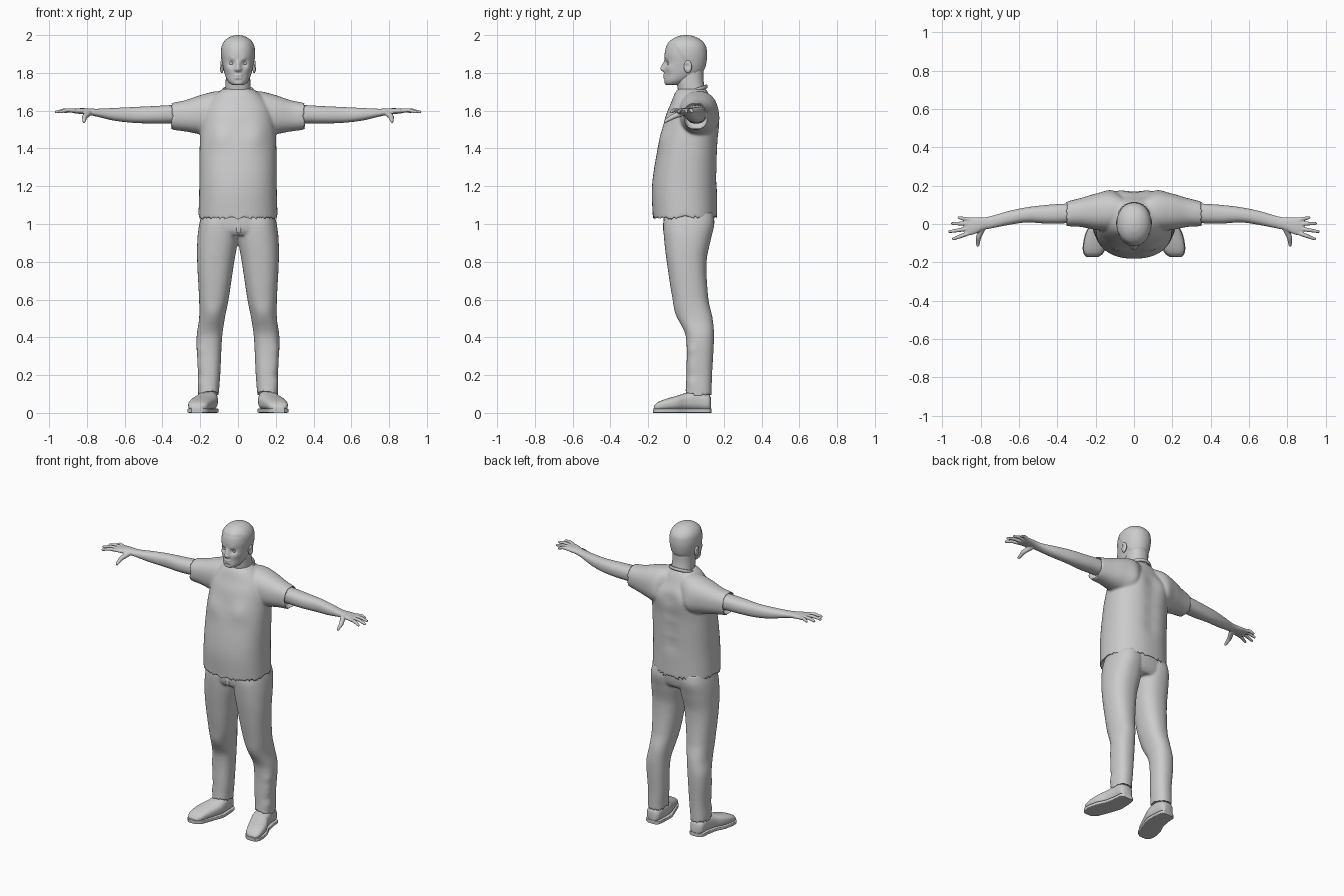
import bpy, bmesh, math
from mathutils import Vector, Matrix

if "Cube" in bpy.data.objects:
    bpy.data.objects.remove(bpy.data.objects["Cube"], do_unlink=True)

GREY = bpy.data.materials.new("light_grey")
GREY.use_nodes = True
GREY.diffuse_color = (0.6, 0.6, 0.6, 1)
GREY.node_tree.nodes["Principled BSDF"].inputs["Base Color"].default_value = (0.6, 0.6, 0.6, 1)
SIDES = (1, -1)


def smooth_rings(rings, steps):
    """Hermite interpolation of ring parameters, spaced by distance."""
    knots = [0.0]
    for a, b in zip(rings, rings[1:]):
        knots.append(knots[-1] + math.dist(a, b))
    last = len(rings) - 1

    def slope(i, c):
        lo, hi = max(i - 1, 0), min(i + 1, last)
        return (rings[hi][c] - rings[lo][c]) / (knots[hi] - knots[lo])

    out = []
    for i in range(last):
        h = knots[i + 1] - knots[i]
        for k in range(steps):
            t = k / steps
            rise = t * t * (3 - 2 * t)
            out.append([rings[i][c] * (1 - rise) + rings[i + 1][c] * rise
                        + h * t * (1 - t) * ((1 - t) * slope(i, c) - t * slope(i + 1, c))
                        for c in range(5)])
    return out + [list(rings[-1])]


def loft(bm, rings, axis="z", side=1, power=2.3, seg=48, steps=6, hollow=None):
    """Rings are (position, a_min, a_max, b_min, b_max) along an axis."""
    order = {"z": (2, 0, 1), "x": (0, 1, 2), "y": (1, 0, 2)}[axis]
    loops = []
    for t, a0, a1, b0, b1 in smooth_rings(rings, steps):
        loop = []
        for k in range(seg):
            u = math.tau * k / seg
            c, s = (math.copysign(abs(f) ** (2 / power), f) for f in (math.cos(u), math.sin(u)))
            p = Vector()
            p[order[0]] = t
            p[order[1]] = (a0 + a1) / 2 + (a1 - a0) / 2 * c
            p[order[2]] = (b0 + b1) / 2 + (b1 - b0) / 2 * s
            p.x *= side
            loop.append(bm.verts.new(p))
        loops.append(loop)
    for la, lb in zip(loops, loops[1:]):
        for k in range(seg):
            n = (k + 1) % seg
            bm.faces.new((la[k], la[n], lb[n], lb[k]))
    caps = {0: bm.faces.new(loops[0]), -1: bm.faces.new(loops[-1])}
    if hollow is not None:
        bm.normal_update()
        cap, other = caps[hollow], caps[-1 - hollow]
        inward = (other.calc_center_median() - cap.calc_center_median()).normalized()
        bmesh.ops.inset_region(bm, faces=[cap], thickness=0.012)
        bmesh.ops.translate(bm, verts=cap.verts[:], vec=inward * 0.03)


def sym(rings):
    return [(z, -w, w, y0, y1) for z, w, y0, y1 in rings]


def ball(bm, centre, size):
    m = Matrix.Translation(centre) @ Matrix.Diagonal((*size, 1))
    bmesh.ops.create_uvsphere(bm, u_segments=24, v_segments=16, radius=1, matrix=m)


def rod(bm, a, b, ra, rb):
    """Tapered finger segment with round ends."""
    a, b = Vector(a), Vector(b)
    turn = (b - a).to_track_quat("Z", "Y").to_matrix().to_4x4()
    bmesh.ops.create_cone(bm, cap_ends=True, segments=16, radius1=ra, radius2=rb,
                          depth=(b - a).length, matrix=Matrix.Translation((a + b) / 2) @ turn)
    ball(bm, a, (ra,) * 3)
    ball(bm, b, (rb,) * 3)


def bump(bm, centre, radius, offset, sides=(1,)):
    """Push nearby surface by an offset with a soft falloff."""
    for s in sides:
        c = Vector((centre[0] * s, centre[1], centre[2]))
        o = Vector((offset[0] * s, offset[1], offset[2]))
        for v in bm.verts:
            v.co += o * math.exp(-((v.co - c).length / radius) ** 2)


def finish(bm, name, voxel=None, smooth=5):
    bmesh.ops.recalc_face_normals(bm, faces=bm.faces[:])
    mesh = bpy.data.meshes.new(name)
    bm.to_mesh(mesh)
    bm.free()
    mesh.materials.append(GREY)
    ob = bpy.data.objects.new(name, mesh)
    bpy.context.collection.objects.link(ob)
    bpy.ops.object.select_all(action="DESELECT")
    ob.select_set(True)
    bpy.context.view_layer.objects.active = ob
    bpy.ops.object.shade_smooth_by_angle(angle=math.radians(45))
    if voxel:
        remesh = ob.modifiers.new("blend", "REMESH")
        remesh.mode, remesh.voxel_size, remesh.use_smooth_shade = "VOXEL", voxel, True
        relax = ob.modifiers.new("relax", "SMOOTH")
        relax.factor, relax.iterations = 0.5, smooth


# Shirt: body and sleeves blended together
bm = bmesh.new()
loft(bm, sym([(1.02, .21, -.175, .165), (1.2, .205, -.18, .165), (1.4, .203, -.15, .17),
              (1.5, .198, -.125, .175), (1.58, .185, -.105, .17), (1.64, .16, -.08, .142),
              (1.69, .115, -.06, .12), (1.715, .08, -.042, .105)]), hollow=0, seg=64)
for s in SIDES:
    loft(bm, [(.04, .02, .13, 1.52, 1.70), (.12, -.035, .17, 1.46, 1.702), (.2, -.03, .158, 1.475, 1.682),
              (.28, -.015, .135, 1.49, 1.655), (.36, -.012, .115, 1.5, 1.64)],
         axis="x", side=s, hollow=-1)
bump(bm, (.1, -.13, 1.47), .06, (0, -.012, 0), SIDES)
bump(bm, (.1, .17, 1.54), .06, (0, .01, 0), SIDES)
for z in (1.25, 1.35, 1.45, 1.55):
    bump(bm, (0, .17, z), .05, (0, -.009, 0))
finish(bm, "shirt", .007, 6)

# Collar: tilted band around the neck
bm = bmesh.new()
N, M = 64, 10
grid = []
for i in range(N):
    u = math.tau * i / N
    out = Vector((math.cos(u), math.sin(u), 0))
    mid = Vector((.08 * out.x, .03 + .078 * out.y, 1.7 + .028 * out.y))
    grid.append([bm.verts.new(mid + out * .007 * math.cos(math.tau * j / M)
                              + Vector((0, 0, .011 * math.sin(math.tau * j / M)))) for j in range(M)])
for i in range(N):
    for j in range(M):
        a, b, k = grid[i], grid[(i + 1) % N], (j + 1) % M
        bm.faces.new((a[j], b[j], b[k], a[k]))
finish(bm, "collar")

# Trousers: pelvis and two legs blended together
bm = bmesh.new()
loft(bm, sym([(.94, .18, -.1, .12), (.97, .2, -.117, .14), (1.03, .195, -.12, .15),
              (1.09, .188, -.115, .148)]))
for s in SIDES:
    loft(bm, [(.085, .1, .212, -.012, .136), (.12, .1, .212, -.002, .136), (.2, .094, .21, .002, .138),
              (.4, .084, .219, 0, .148), (.5, .07, .206, -.04, .141), (.6, .05, .206, -.07, .119),
              (.8, .02, .216, -.102, .109), (.92, 0, .215, -.116, .132), (1, 0, .205, -.12, .15),
              (1.06, 0, .19, -.11, .145)], side=s, hollow=0)
bump(bm, (.13, -.045, .53), .05, (0, -.008, 0), SIDES)
for z in (.16, .25, .33):
    bump(bm, (.2, .03, z), .035, (.006, -.004, 0), SIDES)
finish(bm, "trousers", .007, 5)

# Fly flap on the trousers
bm = bmesh.new()
ball(bm, (.004, -.114, .985), (.014, .008, .035))
finish(bm, "fly_flap")

# Shoes with soles
SHOE = [(.133, .13, .187, .015, .08), (.118, .115, .205, .012, .1), (.06, .108, .212, .012, .118),
        (0, .108, .226, .012, .106), (-.05, .124, .25, .012, .09), (-.11, .147, .263, .012, .073),
        (-.15, .165, .26, .012, .056), (-.17, .19, .243, .014, .036)]
for s, label in zip(SIDES, ("left", "right")):
    bm = bmesh.new()
    loft(bm, SHOE, axis="y", side=s, power=2.6)
    finish(bm, label + "_shoe")
    bm = bmesh.new()
    loft(bm, [(y * 1.02, a - .004, b + .004, 0, .024) for y, a, b, *_ in SHOE], axis="y", side=s, power=7)
    finish(bm, label + "_sole")

# Arms and hands
for s, label in zip(SIDES, ("left", "right")):
    bm = bmesh.new()
    loft(bm, [(.25, .02, .11, 1.53, 1.63), (.36, .004, .106, 1.533, 1.629), (.45, .002, .1, 1.532, 1.624),
              (.56, .008, .087, 1.536, 1.619), (.66, -.006, .066, 1.548, 1.614), (.75, -.024, .04, 1.569, 1.61),
              (.79, -.032, .034, 1.577, 1.612), (.83, -.052, .035, 1.582, 1.613),
              (.87, -.06, .033, 1.587, 1.611), (.885, -.052, .026, 1.592, 1.608)],
         axis="x", side=s)
    for y0, tip_x, tip_y in ((-.049, .943, -.078), (-.024, .963, -.04), (.001, .948, .003), (.023, .913, .033)):
        knuckle = (s * .865, y0, 1.6)
        joint = (s * (.865 + tip_x) / 2, (y0 + tip_y) / 2, 1.603)
        rod(bm, knuckle, joint, .0115, .0105)
        rod(bm, joint, (s * tip_x, tip_y, 1.593), .0105, .008)
    rod(bm, (s * .79, -.02, 1.588), (s * .812, -.07, 1.567), .017, .014)
    rod(bm, (s * .812, -.07, 1.567), (s * .815, -.11, 1.544), .014, .009)
    finish(bm, label + "_arm", .004, 4)

# Neck
bm = bmesh.new()
loft(bm, sym([(1.63, .074, -.04, .108), (1.7, .068, -.042, .103), (1.76, .065, -.05, .093),
              (1.82, .064, -.05, .092)]))
finish(bm, "neck")

# Head with face shaping and a raised hair cap
bm = bmesh.new()
loft(bm, sym([(1.735, .022, -.1, -.045), (1.742, .04, -.112, -.015), (1.76, .056, -.115, .02),
              (1.79, .069, -.114, .07), (1.82, .077, -.115, .095), (1.86, .084, -.112, .106),
              (1.9, .088, -.113, .109), (1.94, .084, -.104, .103), (1.97, .067, -.08, .08),
              (1.99, .037, -.044, .044), (1.997, .008, -.01, .01)]), power=2.15, seg=112, steps=8)
for v in bm.verts:
    edge = 1.945 - max(0, v.co.y + .06) * 1.4
    v.co += (v.co - Vector((0, 0, 1.87))).normalized() * .003 * min(1, max(0, (v.co.z - edge) / .01))
bump(bm, (.034, -.105, 1.85), .017, (0, .012, 0), SIDES)
bump(bm, (.032, -.108, 1.872), .014, (0, -.004, 0), SIDES)
bump(bm, (.05, -.085, 1.825), .02, (.002, -.004, 0), SIDES)
bump(bm, (.011, -.117, 1.817), .008, (.002, -.009, 0), SIDES)
for z, push in ((1.855, .006), (1.84, .011), (1.826, .014), (1.818, .012)):
    bump(bm, (0, -.117, z), .013, (0, -push, 0))
for x in (-.015, 0, .015):
    bump(bm, (x, -.115, 1.787), .008, (0, -.006, 0))
    bump(bm, (x, -.115, 1.773), .008, (0, -.005, 0))
    bump(bm, (x, -.115, 1.78), .004, (0, .004, 0))
bump(bm, (0, -.113, 1.762), .012, (0, .004, 0))
finish(bm, "head")

# Eyes and ears
for s, label in zip(SIDES, ("left", "right")):
    bm = bmesh.new()
    ball(bm, (s * .034, -.087, 1.85), (.014, .012, .009))
    finish(bm, label + "_eye")
    bm = bmesh.new()
    ball(bm, (s * .086, .01, 1.833), (.011, .021, .034))
    bump(bm, (s * .098, .006, 1.836), .012, (-s * .009, 0, 0))
    finish(bm, label + "_ear")
